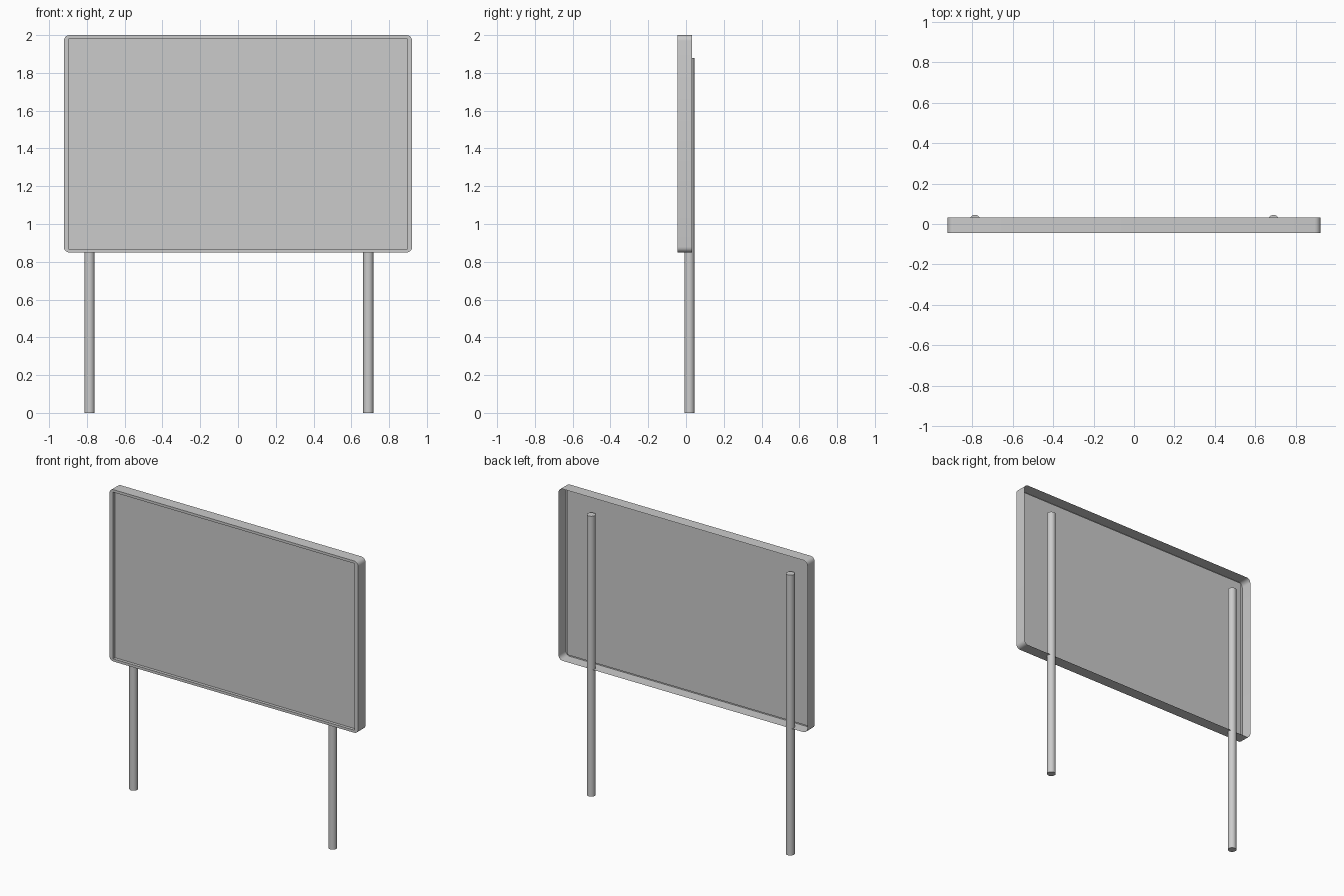
import bpy, bmesh, math

if "Cube" in bpy.data.objects:
    bpy.data.objects.remove(bpy.data.objects["Cube"])

W, Z0, Z1 = 0.922, 0.849, 2.0        # half width, bottom and top of the sign
ZC, H = (Z0 + Z1) / 2, (Z1 - Z0) / 2
Y_BACK, Y_FRONT, Y_PANEL = 0.033, -0.045, -0.025
SEG = 5                              # segments per rounded corner


def ring(bm, w, h, r, y):
    """Rounded rectangle, counter-clockwise seen from the front."""
    verts = []
    for k, (sx, sz) in enumerate([(1, 1), (-1, 1), (-1, -1), (1, -1)]):
        for i in range(SEG + 1):
            a = math.pi / 2 * (k + i / SEG)
            verts.append(bm.verts.new((sx * (w - r) + r * math.cos(a), y,
                                       ZC + sz * (h - r) + r * math.sin(a))))
    return verts


def smooth(obj):
    bpy.ops.object.select_all(action='DESELECT')
    obj.select_set(True)
    bpy.context.view_layer.objects.active = obj
    bpy.ops.object.shade_smooth_by_angle(angle=math.radians(30))


# Sign board: one folded sheet - open-backed rim, front lip, recessed panel
bm = bmesh.new()
rings = [ring(bm, W, H, 0.03, Y_BACK),
         ring(bm, W, H, 0.03, Y_FRONT),
         ring(bm, W * 0.97, H * 0.97, 0.0, Y_FRONT),
         ring(bm, W * 0.97, H * 0.97, 0.0, Y_PANEL)]
for a, b in zip(rings, rings[1:]):
    n = len(a)
    for i in range(n):
        j = (i + 1) % n
        bm.faces.new((a[i], a[j], b[j], b[i]))
bm.faces.new(rings[-1])
bmesh.ops.remove_doubles(bm, verts=bm.verts, dist=1e-5)
mesh = bpy.data.meshes.new("sign_board")
bm.to_mesh(mesh)
bm.free()
board = bpy.data.objects.new("sign_board", mesh)
bpy.context.collection.objects.link(board)
smooth(board)

# Posts behind the panel
POST_H = 1.878
for name, x in (("left_post", -0.786), ("right_post", 0.69)):
    bpy.ops.mesh.primitive_cylinder_add(vertices=24, radius=0.027, depth=POST_H,
                                        location=(x, 0.018, POST_H / 2))
    post = bpy.context.object
    post.name = name
    smooth(post)
